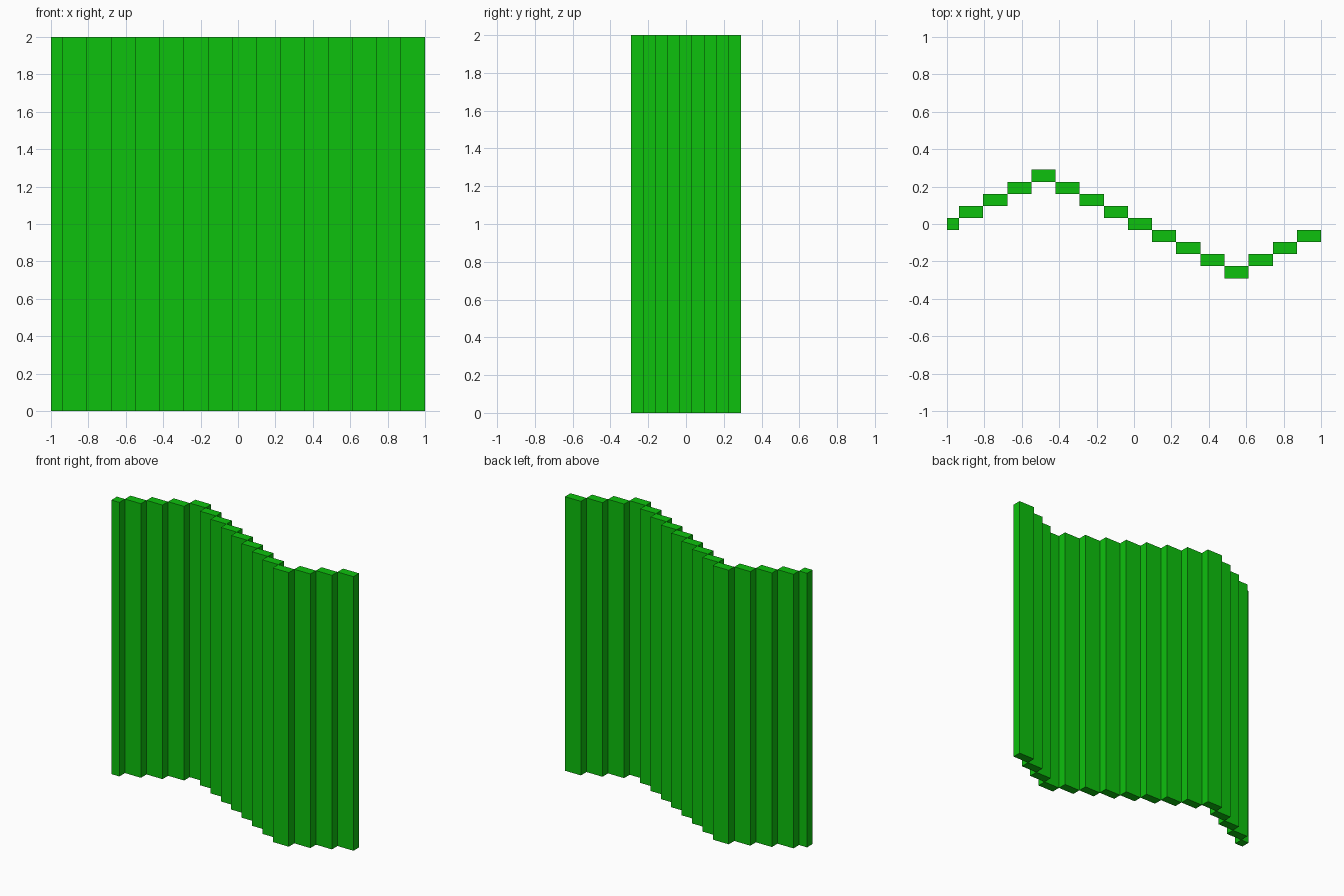
import bpy
import bmesh
from mathutils import Matrix, Vector

cube = bpy.data.objects.get("Cube")
if cube:
    bpy.data.objects.remove(cube, do_unlink=True)

UNIT = 2 / 31  # the wall is 31 units wide and tall
HEIGHT = 2.0

green = bpy.data.materials.new("bright green")
green.use_nodes = True
colour = (0.004, 0.533, 0.004, 1)
green.diffuse_color = colour
green.node_tree.nodes["Principled BSDF"].inputs["Base Color"].default_value = colour


def add_slat(name, x0, x1, y):
    """Upright box from x0 to x1, one unit deep, standing on the ground."""
    mesh = bpy.data.meshes.new(name)
    bm = bmesh.new()
    bmesh.ops.create_cube(bm, size=1)
    bmesh.ops.transform(bm, verts=bm.verts, matrix=(
        Matrix.Translation(Vector(((x0 + x1) / 2, y, HEIGHT / 2)))
        @ Matrix.Diagonal((x1 - x0, UNIT, HEIGHT, 1))))
    bm.to_mesh(mesh)
    bm.free()
    mesh.materials.append(green)
    obj = bpy.data.objects.new(name, mesh)
    bpy.context.collection.objects.link(obj)


# Stepped zigzag of slats: up four steps, down eight, back up three
steps = [*range(0, 4), *range(4, -4, -1), *range(-4, 0)]
x = -1.0
for i, step in enumerate(steps):
    width = UNIT if i == 0 else 2 * UNIT  # the end slat is half width
    add_slat(f"wall_slat_{i + 1:02d}", x, x + width, step * UNIT)
    x += width
